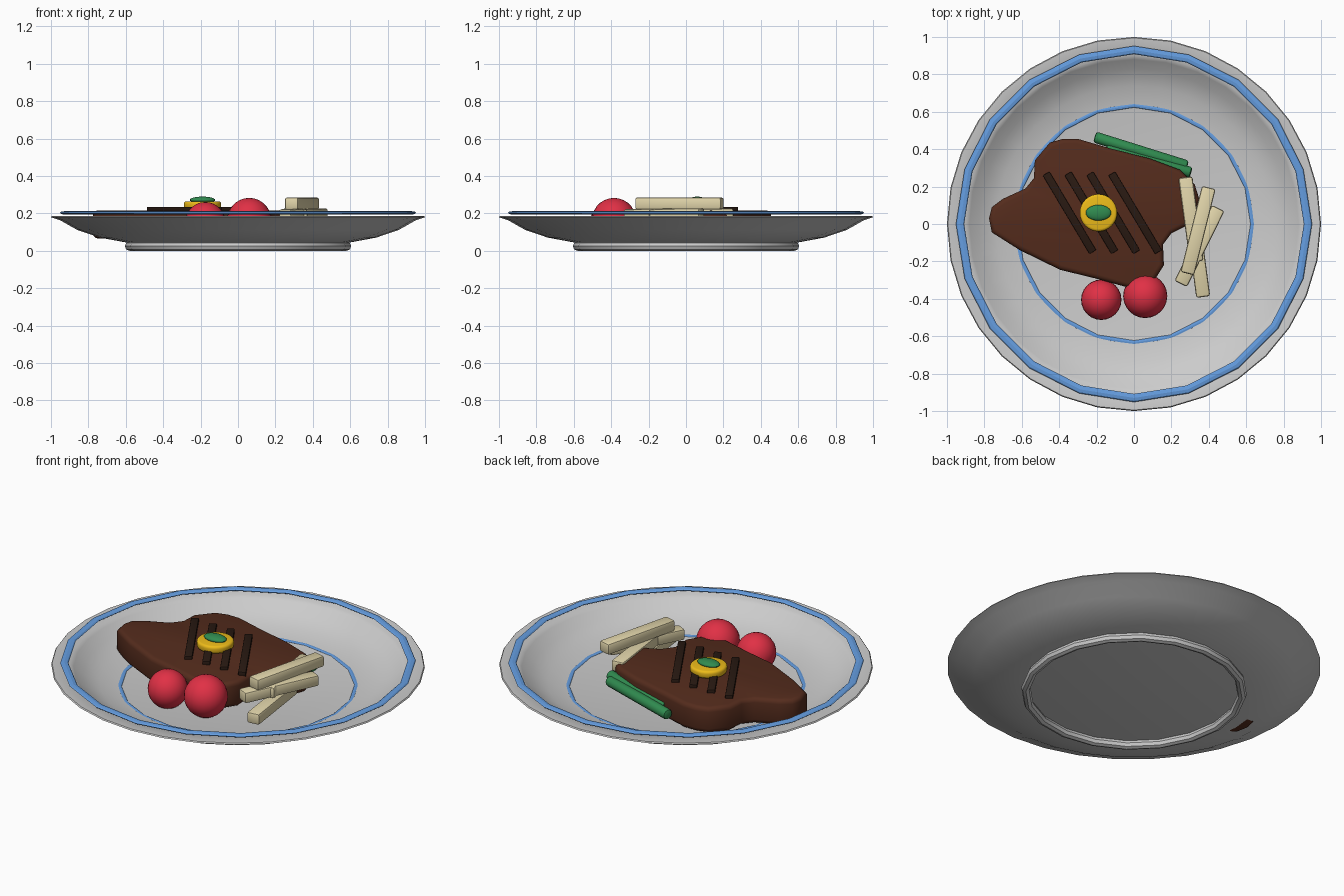
import bpy, bmesh
from math import pi, radians
from mathutils import Vector, Matrix

if "Cube" in bpy.data.objects:
    bpy.data.objects.remove(bpy.data.objects["Cube"])


def mat(name, rgb):
    m = bpy.data.materials.new(name)
    m.diffuse_color = (*rgb, 1)
    m.use_nodes = True
    m.node_tree.nodes["Principled BSDF"].inputs["Base Color"].default_value = m.diffuse_color
    return m


WHITE = mat("china", (0.86, 0.87, 0.89))
BLUE = mat("blue_glaze", (0.13, 0.34, 0.75))
MEAT = mat("meat", (0.09, 0.025, 0.012))
CHAR = mat("char", (0.022, 0.010, 0.006))
YELLOW = mat("butter", (0.85, 0.50, 0.01))
GREEN = mat("green", (0.03, 0.26, 0.08))
RED = mat("tomato_red", (0.75, 0.03, 0.06))
POTATO = mat("potato", (0.75, 0.66, 0.40))


def finish(name, bm, material, angle=40):
    bmesh.ops.recalc_face_normals(bm, faces=bm.faces[:])
    me = bpy.data.meshes.new(name)
    bm.to_mesh(me)
    bm.free()
    ob = bpy.data.objects.new(name, me)
    bpy.context.collection.objects.link(ob)
    me.materials.append(material)
    bpy.ops.object.select_all(action='DESELECT')
    ob.select_set(True)
    bpy.context.view_layer.objects.active = ob
    bpy.ops.object.shade_smooth_by_angle(angle=radians(angle))
    return ob


def lathe(name, pts, steps, material):
    bm = bmesh.new()
    vs = [bm.verts.new((r, 0, z)) for r, z in pts]
    es = [bm.edges.new(p) for p in zip(vs, vs[1:])]
    bmesh.ops.spin(bm, geom=vs + es, cent=(0, 0, 0), axis=(0, 0, 1),
                   angle=2 * pi, steps=steps, use_merge=False)
    bmesh.ops.remove_doubles(bm, verts=bm.verts[:], dist=1e-4)
    return finish(name, bm, material)


def ring(name, major, minor, z, flat, material):
    bpy.ops.mesh.primitive_torus_add(major_radius=major, minor_radius=minor,
                                     major_segments=20, minor_segments=8, location=(0, 0, z))
    ob = bpy.context.object
    ob.name = name
    ob.scale.z = flat
    ob.data.materials.append(material)
    bpy.ops.object.shade_smooth_by_angle(angle=radians(40))


def ball(name, loc, radii, material):
    bm = bmesh.new()
    bmesh.ops.create_uvsphere(bm, u_segments=24, v_segments=14, radius=1)
    bmesh.ops.scale(bm, vec=radii, verts=bm.verts[:])
    bmesh.ops.translate(bm, vec=loc, verts=bm.verts[:])
    return finish(name, bm, material)


def bevel(bm, width, segs, min_angle=0.7):
    es = [e for e in bm.edges if e.calc_face_angle(0) > min_angle]
    bmesh.ops.bevel(bm, geom=es, offset=width, segments=segs, profile=0.5, affect='EDGES')


def stick(name, a, b, size, material, round_=False, bev=0.012):
    # bar or round rod between two points; size = (width, height)
    a, b = Vector(a), Vector(b)
    d = b - a
    bm = bmesh.new()
    if round_:
        bmesh.ops.create_cone(bm, cap_ends=True, segments=12, radius1=0.5, radius2=0.5, depth=1)
    else:
        bmesh.ops.create_cube(bm, size=1)
    x = d.cross(Vector((0, 0, 1))).normalized()
    y = d.normalized().cross(x)
    bmesh.ops.scale(bm, vec=(size[0], size[1], d.length), verts=bm.verts[:])
    bevel(bm, bev, 2)
    rot = Matrix((x, y, d.normalized())).transposed()
    bmesh.ops.transform(bm, matrix=Matrix.Translation((a + b) / 2) @ rot.to_4x4(), verts=bm.verts[:])
    return finish(name, bm, material)


# plate with foot ring and glaze bands
lathe("plate", [(0, .042), (.6, .045), (.74, .071), (.86, .112), (.95, .163), (1, .18),
                (.995, .187), (.90, .181), (.88, .168), (.83, .125), (.74, .086),
                (.6, .058), (0, .054)], 32, WHITE)
ring("foot_ring", .58, .025, .025, 1, WHITE)
ring("rim_band", .93, .022, .203, .4, BLUE)
ring("inner_band", .635, .012, .0625, .4, BLUE)

# steak
outline = [(-.775, .03), (-.76, .09), (-.70, .135), (-.58, .19), (-.535, .245), (-.53, .34),
           (-.45, .435), (-.38, .455), (-.30, .455), (-.13, .405), (.085, .35), (.245, .29),
           (.325, .21), (.35, .13), (.30, 0), (.2, -.05), (.155, -.11), (.16, -.22),
           (.11, -.30), (-.03, -.34), (-.21, -.29), (-.395, -.245), (-.61, -.14), (-.76, -.045)]
bm = bmesh.new()
base = bm.faces.new([bm.verts.new((x, y, .066)) for x, y in outline])
top = bmesh.ops.extrude_face_region(bm, geom=[base])["geom"]
bmesh.ops.translate(bm, vec=(0, 0, .15), verts=[v for v in top if isinstance(v, bmesh.types.BMVert)])
bmesh.ops.recalc_face_normals(bm, faces=bm.faces[:])
caps = [e for e in bm.edges if abs(e.verts[0].co.z - e.verts[1].co.z) < 1e-4]
bmesh.ops.bevel(bm, geom=caps, offset=.025, segments=3, profile=.5, affect='EDGES')
finish("steak", bm, MEAT, 50)

# grill marks
for i in range(4):
    x = -.345 + .117 * i
    stick(f"grill_mark_{i + 1}", (x - .125, .21 + .06, .22), (x + .125, -.15, .22),
          (.042, .03), CHAR, bev=.004)

# butter pat with herb leaf
bm = bmesh.new()
bmesh.ops.create_cone(bm, cap_ends=True, segments=32, radius1=.1, radius2=.1, depth=.044)
bevel(bm, .014, 3)
bmesh.ops.translate(bm, vec=(-.19, .06, .243), verts=bm.verts[:])
finish("butter_pat", bm, YELLOW)
ball("herb_leaf", (-.19, .06, .272), (.068, .042, .018), GREEN)

# tomatoes
ball("tomato_1", (-.175, -.405, .153), (.108,) * 3, RED)
ball("tomato_2", (.06, -.385, .165), (.118,) * 3, RED)

# fries, stacked from bottom to top
fries = [((.37, -.39, .115), (.31, .06, .115)), ((.275, .25, .195), (.335, -.2, .19)),
         ((.45, .085, .195), (.25, -.32, .19)), ((.40, .195, .253), (.285, -.265, .253))]
for i, (a, b) in enumerate(fries):
    stick(f"fry_{i + 1}", a, b, (.075, .065), POTATO)

# green beans tucked against the steak
stick("bean_1", (-.21, .465, .125), (.285, .31, .135), (.06, .06), GREEN, True)
stick("bean_2", (-.15, .40, .13), (.305, .275, .15), (.06, .06), GREEN, True)
